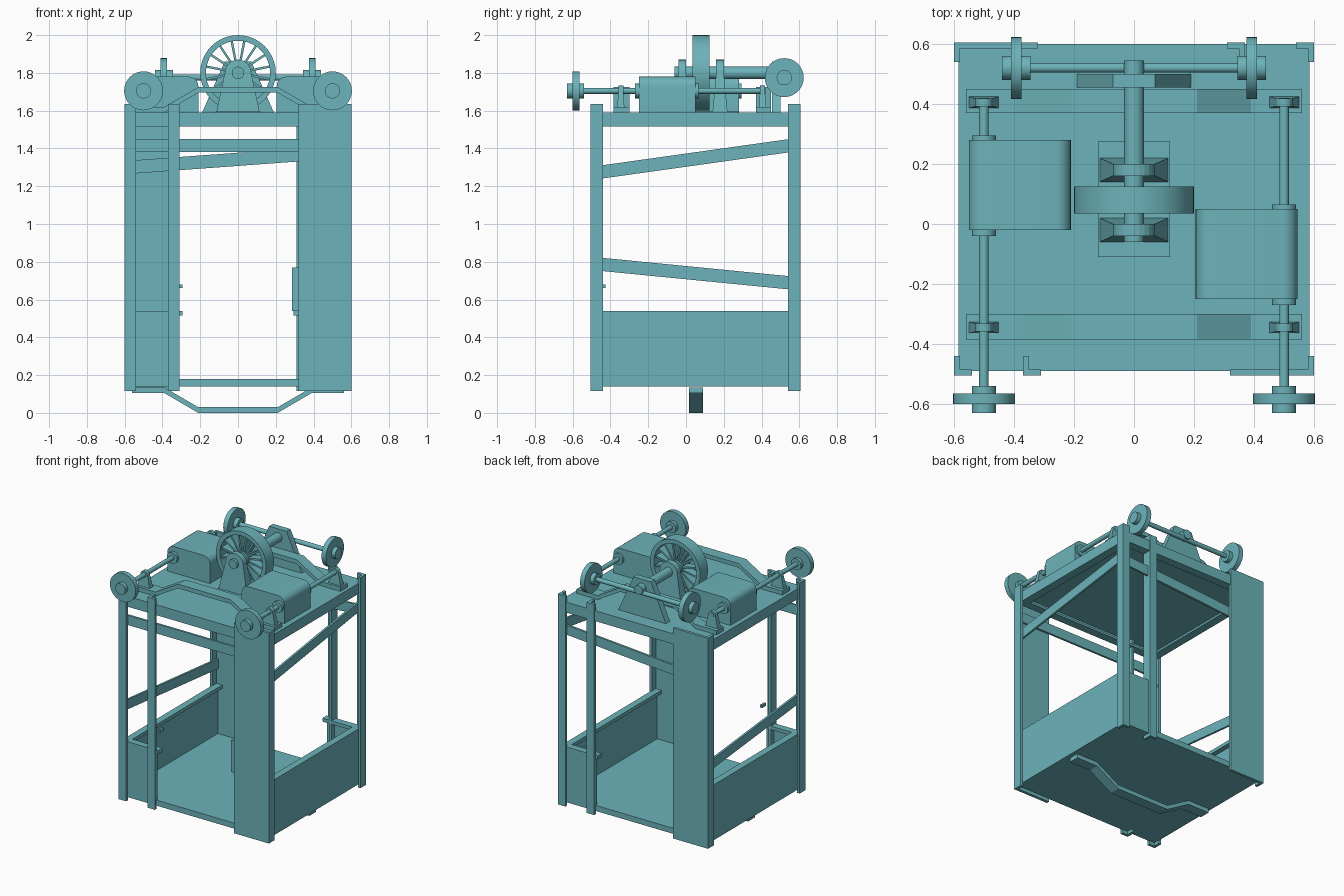
import bpy, bmesh, math
from mathutils import Matrix, Vector

if "Cube" in bpy.data.objects:
    bpy.data.objects.remove(bpy.data.objects["Cube"])

teal = bpy.data.materials.new("teal_paint")
teal.use_nodes = True
COLOUR = (0.15, 0.45, 0.49, 1)
teal.diffuse_color = COLOUR
teal.node_tree.nodes["Principled BSDF"].inputs["Base Color"].default_value = COLOUR


def finish(name, bm, smooth=False):
    bmesh.ops.recalc_face_normals(bm, faces=bm.faces)
    mesh = bpy.data.meshes.new(name)
    bm.to_mesh(mesh)
    bm.free()
    mesh.materials.append(teal)
    obj = bpy.data.objects.new(name, mesh)
    bpy.context.collection.objects.link(obj)
    if smooth:
        bpy.ops.object.select_all(action="DESELECT")
        obj.select_set(True)
        bpy.context.view_layer.objects.active = obj
        bpy.ops.object.shade_smooth_by_angle(angle=math.radians(32))
    return obj


def add_box(bm, x, y, z):
    size = [b - a for a, b in (x, y, z)]
    mid = [(a + b) / 2 for a, b in (x, y, z)]
    bmesh.ops.create_cube(bm, size=1, matrix=Matrix.Translation(mid) @ Matrix.Diagonal((*size, 1)))


def boxes(name, *parts):
    bm = bmesh.new()
    for part in parts:
        add_box(bm, *part)
    return finish(name, bm)


def prism(name, points, lo, hi, axis="y", smooth=False, flare=None):
    """Extrude a profile along y (points are x, z) or x (points are y, z)."""
    bm = bmesh.new()
    place = (lambda a, b, d: (a, d, b)) if axis == "y" else (lambda a, b, d: (d, a, b))
    rings = [[bm.verts.new(place(a, b, d)) for a, b in points] for d in (lo, hi)]
    bm.faces.new(rings[0])
    bm.faces.new(rings[1])
    n = len(points)
    for i in range(n):
        j = (i + 1) % n
        bm.faces.new((rings[0][i], rings[0][j], rings[1][j], rings[1][i]))
    if flare:
        base = min(b for a, b in points)
        for v in bm.verts:
            if v.co.z < base + 0.001:
                v.co.y = (lo + hi) / 2 + (v.co.y - (lo + hi) / 2) * flare
    return finish(name, bm, smooth)


def add_rod(bm, centre, axis, lo, hi, radius, sides=32):
    rot = Matrix.Rotation(math.pi / 2, 4, "Y" if axis == "x" else "X")
    pos = Vector(centre)
    pos["xyz".index(axis)] = (lo + hi) / 2
    bmesh.ops.create_cone(bm, cap_ends=True, segments=sides, radius1=radius, radius2=radius,
                          depth=hi - lo, matrix=Matrix.Translation(pos) @ rot)


def rods(name, centre, axis, *parts):
    bm = bmesh.new()
    for part in parts:
        add_rod(bm, centre, axis, *part)
    return finish(name, bm, True)


# Corner posts, door posts and wide door panels; the cage repeats after a half turn
FRONT, BACK, SIDE = -0.505, 0.605, 0.6
MID = (FRONT + BACK) / 2
LOW, HIGH = 0.115, 1.635
T = 0.02


def turned(part, turn):
    x, y, z = part
    if turn:
        x = (-x[1], -x[0])
        y = (2 * MID - y[1], 2 * MID - y[0])
    return x, y, z


for turn, end in enumerate(("front", "back")):
    def build(name, *parts):
        boxes(end + "_" + name, *[turned(p, turn) for p in parts])
    tall = (LOW, HIGH)
    edge = (FRONT, FRONT + T)
    leg = (FRONT, FRONT + 0.065)
    build("corner_post", ((-SIDE, -0.54), edge, tall), ((-SIDE, T - SIDE), leg, tall))
    build("door_post", ((-0.37, -0.31), edge, tall), ((-0.37, T - 0.37), leg, tall))
    build("door_panel", ((0.32, SIDE), edge, tall), ((SIDE - T, SIDE), leg, tall))
    build("kick_plate", ((-0.585, -0.31), (-0.49, -0.475), (0.14, 0.54)),
          ((-0.585, -0.295), (-0.49, -0.44), (0.515, 0.54)))
    build("side_kick_plate", ((-0.585, -0.57), (-0.49, 0.59), (0.14, 0.54)),
          ((-0.585, -0.535), (-0.49, 0.59), (0.515, 0.54)))

boxes("door_handle", ((0.285, 0.325), (-0.485, -0.465), (0.54, 0.77)))
boxes("door_latch", ((-0.31, -0.295), (-0.47, -0.425), (0.66, 0.68)))

# Floor and roof frame with an open underside
boxes("floor", ((-0.585, 0.585), (-0.49, 0.59), (0.14, 0.18)))
rim = (1.515, 1.59)
lip = (1.515, 1.53)
boxes("roof", ((-0.585, 0.585), (-0.49, 0.6), (1.575, 1.59)))
boxes("roof_frame",
      *[((-0.585, 0.585), y, rim) for y in ((-0.49, -0.475), (0.585, 0.6))],
      *[(x, (-0.49, 0.6), rim) for x in ((-0.585, -0.57), (0.57, 0.585))],
      *[((-0.585, 0.585), y, lip) for y in ((-0.49, -0.43), (0.54, 0.6))],
      *[(x, (-0.49, 0.6), lip) for x in ((-0.585, -0.525), (0.525, 0.585))])


# Wall braces
def brace(name, ends, z0, z1, lo, hi, axis):
    a, b = ends
    prism(name, [(a, z0), (b, z1), (b, z1 + 0.07), (a, z0 + 0.07)], lo, hi, axis)


brace("front_brace", (-0.58, 0.58), 1.38, 1.38, -0.485, -0.47, "y")
brace("back_brace", (-0.58, 0.58), 1.265, 1.35, 0.57, 0.585, "y")
brace("right_side_brace", (-0.485, 0.585), 1.235, 1.385, 0.565, 0.58, "x")
brace("left_side_brace", (-0.485, 0.585), 0.755, 0.65, -0.58, -0.565, "x")


# Bent straps: one under the floor and two over the roof
def strap(name, base, step, y0, y1):
    half = [(0.56, 0), (0.39, 0), (0.21, 0.105)]
    line = [(-x, z) for x, z in half] + [(x, z) for x, z in reversed(half)]
    inner = [(x, base + step * z) for x, z in line]
    outer = [(x, base + step * (z + 0.03)) for x, z in reversed(line)]
    prism(name, inner + outer, y0, y1)


strap("floor_strap", 0.135, -1, 0.015, 0.09)
strap("front_roof_strap", 1.59, 1, -0.385, -0.3)
strap("back_roof_strap", 1.59, 1, 0.37, 0.45)


# Bearing blocks with a round top and a flared foot
def bearing(name, x, y, axle, radius, foot, depth, flare):
    arc = [(x + radius * math.cos(a), axle + radius * math.sin(a))
           for a in (math.pi * i / 12 for i in range(13))]
    prism(name, [(x + foot, 1.59)] + arc + [(x - foot, 1.59)],
          y - depth, y + depth, "y", False, flare)


AXLE = 1.705
for side, x, motor_y in (("right", -0.5, (-0.02, 0.28)), ("left", 0.5, (-0.25, 0.05))):
    for place, y in (("front", -0.345), ("back", 0.405)):
        bearing(f"{side}_{place}_bearing", x, y, AXLE, 0.028, 0.056, 0.013, 1.6)
    rods(f"{side}_shaft", (x, 0, AXLE), "y", (-0.62, 0.42, 0.016),
         (motor_y[0] - 0.02, motor_y[1] + 0.015, 0.04))
    rods(f"{side}_guide_wheel", (x, 0, AXLE), "y", (-0.6, -0.565, 0.103), (-0.63, -0.54, 0.04))
    # Motor housing with rounded upper corners
    x0, x1 = (-0.55, -0.21) if x < 0 else (0.205, 0.545)
    r = 0.05
    top = [(cx + r * math.cos(a), 1.78 - r + r * math.sin(a))
           for cx, start in ((x1 - r, 0), (x0 + r, math.pi / 2))
           for a in (start + math.pi / 12 * i for i in range(7))]
    prism(f"{side}_motor", [(x1, 1.59)] + top + [(x0, 1.59)], *motor_y, smooth=True)

# Cross shaft with its two guide wheels
CROSS = (0, 0.52, 1.775)
rods("cross_shaft", CROSS, "x", (-0.42, 0.42, 0.016))
for name, s in (("right", -1), ("left", 1)):
    spans = [(0.375, 0.41, 0.103), (0.345, 0.44, 0.04)]
    rods(f"{name}_cross_wheel", CROSS, "x",
         *[(min(s * a, s * b), max(s * a, s * b), r) for a, b, r in spans])

# Main shaft, its bearings and the rear bracket
HUB = 1.8
boxes("bearing_plate", ((-0.12, 0.12), (-0.11, 0.275), (1.59, 1.596)))
rods("main_shaft", (0, 0, HUB), "y", (-0.06, 0.545, 0.033))
for place, y in (("front", -0.02), ("back", 0.18)):
    bearing(f"main_{place}_bearing", 0, y, HUB, 0.07, 0.115, 0.02, 2)
prism("rear_bracket", [(-0.19, 1.59), (0.19, 1.59), (0.07, 1.86), (-0.07, 1.86)], 0.455, 0.5)

# Spoked drive wheel
bm = bmesh.new()
count = 40
loops = []
for radius, y in ((0.2, 0.035), (0.2, 0.125), (0.17, 0.125), (0.17, 0.035)):
    loops.append([bm.verts.new((radius * math.cos(a), y, HUB + radius * math.sin(a)))
                  for a in (math.tau * i / count for i in range(count))])
for k in range(4):
    a, b = loops[k], loops[(k + 1) % 4]
    for i in range(count):
        j = (i + 1) % count
        bm.faces.new((a[i], a[j], b[j], b[i]))
finish("drive_wheel_rim", bm, True)

bm = bmesh.new()
for i in range(16):
    spin = Matrix.Translation((0, 0.08, HUB)) @ Matrix.Rotation(math.tau * (i + 0.5) / 16, 4, "Y")
    bmesh.ops.create_cube(bm, size=1, matrix=spin @ Matrix.Translation((0.1, 0, 0))
                          @ Matrix.Diagonal((0.15, 0.06, 0.012, 1)))
add_rod(bm, (0, 0, HUB), "y", 0.035, 0.125, 0.05)
finish("drive_wheel_spokes", bm)
